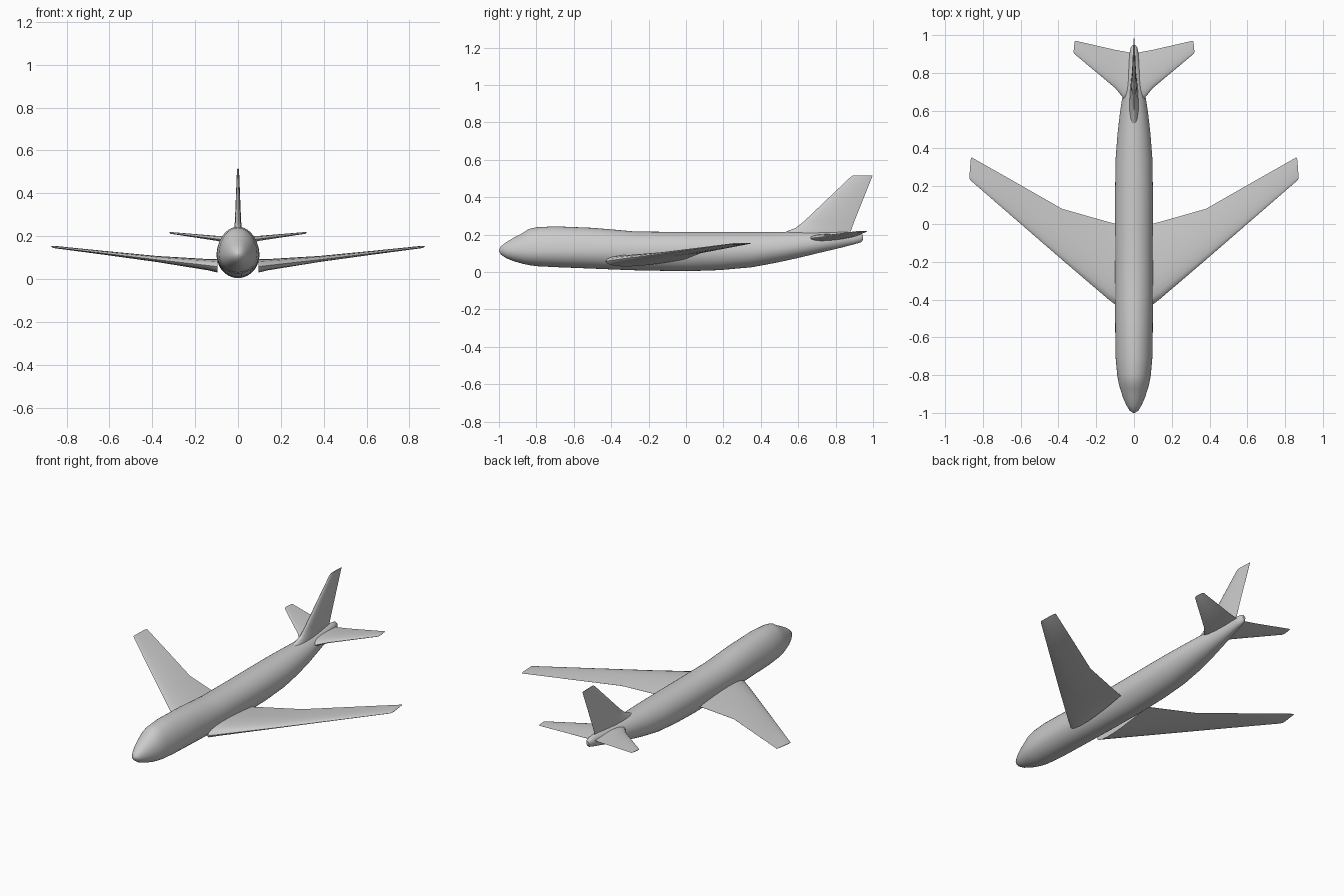
import bpy, bmesh, math
from mathutils import Vector

cube = bpy.data.objects.get("Cube")
if cube:
    bpy.data.objects.remove(cube, do_unlink=True)

grey = bpy.data.materials.new("light grey")
grey.use_nodes = True
grey.diffuse_color = (0.6, 0.6, 0.6, 1)
grey.node_tree.nodes["Principled BSDF"].inputs["Base Color"].default_value = (0.6, 0.6, 0.6, 1)


def loft(name, rings, angle):
    """Skin a list of equal-length rings and cap both ends."""
    bm = bmesh.new()
    loops = [[bm.verts.new(p) for p in ring] for ring in rings]
    n = len(loops[0])
    for a, b in zip(loops, loops[1:]):
        for i in range(n):
            j = (i + 1) % n
            bm.faces.new((a[i], a[j], b[j], b[i]))
    bm.faces.new(loops[0])
    bm.faces.new(loops[-1])
    bmesh.ops.recalc_face_normals(bm, faces=bm.faces)
    mesh = bpy.data.meshes.new(name)
    bm.to_mesh(mesh)
    bm.free()
    mesh.materials.append(grey)
    obj = bpy.data.objects.new(name, mesh)
    bpy.context.collection.objects.link(obj)
    bpy.ops.object.select_all(action='DESELECT')
    obj.select_set(True)
    bpy.context.view_layer.objects.active = obj
    bpy.ops.object.shade_smooth_by_angle(angle=math.radians(angle))
    return obj


def hull_ring(y, bottom, middle, top, half, n=40):
    """Egg-shaped section: separate half-ellipses above and below the middle."""
    ring = []
    for i in range(n):
        a = math.tau * i / n
        s = math.sin(a)
        z = middle + s * (top - middle if s > 0 else middle - bottom)
        ring.append(Vector((half * math.cos(a), y, z)))
    return ring


def foil_ring(front, back, thick, up, n=10):
    """Aerofoil section between two edge points, thickened along 'up'."""
    front, back, up = Vector(front), Vector(back), Vector(up)
    upper, lower = [], []
    for i in range(n + 1):
        t = (1 - math.cos(math.pi * i / n)) / 2
        h = thick * 5 * (0.2969 * math.sqrt(t) - 0.126 * t - 0.3516 * t**2
                         + 0.2843 * t**3 - 0.1015 * t**4)
        p = front.lerp(back, t)
        upper.append(p + up * h)
        lower.append(p - up * h)
    return upper + lower[-1:0:-1]


# Fuselage: y, bottom, middle, top, half width
stations = [
    (-1.0, .112, .115, .118, .003), (-.99, .093, .115, .137, .022),
    (-.96, .073, .113, .160, .040), (-.92, .057, .112, .184, .058),
    (-.87, .043, .112, .210, .074), (-.84, .037, .112, .230, .082),
    (-.80, .031, .112, .239, .089), (-.70, .026, .112, .244, .098),
    (-.50, .018, .112, .236, .1), (-.38, .013, .112, .226, .1),
    (-.27, .009, .112, .216, .1), (0, .004, .112, .214, .1),
    (.18, .010, .112, .214, .1), (.35, .025, .115, .214, .097),
    (.48, .049, .124, .214, .087), (.60, .075, .138, .214, .073),
    (.72, .104, .155, .214, .054), (.83, .130, .172, .214, .036),
    (.90, .148, .180, .212, .025), (.935, .158, .183, .207, .017),
    (.947, .172, .183, .195, .008),
]
loft("fuselage", [hull_ring(*s) for s in stations], 40)

UP = (0, 0, 1)
for side, x in (("left", 1), ("right", -1)):
    # Main wing: thick root, kinked trailing edge, swept tip
    wing = [
        ((.095, -.43, .057), (.095, 0, .070), .062),
        ((.14, -.395, .063), (.14, .012, .075), .052),
        ((.38, -.19, .090), (.38, .08, .101), .027),
        ((.62, .018, .119), (.62, .217, .127), .017),
        ((.862, .228, .148), (.86, .353, .153), .010),
        ((.872, .24, .150), (.865, .34, .154), .003),
    ]
    loft(side + "_wing", [foil_ring((x * f[0], *f[1:]), (x * b[0], *b[1:]), t, UP)
                          for f, b, t in wing], 45)

    # Tailplane with a small swept root fillet
    tail = [
        ((.015, .65, .178), (.015, .905, .190), .040),
        ((.055, .665, .181), (.055, .914, .192), .034),
        ((.10, .72, .187), (.10, .922, .196), .022),
        ((.315, .90, .214), (.31, .97, .217), .008),
        ((.32, .91, .216), (.315, .965, .218), .003),
    ]
    loft(side + "_tailplane", [foil_ring((x * f[0], *f[1:]), (x * b[0], *b[1:]), t, UP)
                               for f, b, t in tail], 45)

# Fin with a leading-edge fillet at its foot
fin = [
    ((0, .50, .195), (0, .870, .195), .050), ((0, .535, .216), (0, .880, .216), .046),
    ((0, .585, .235), (0, .887, .235), .037), ((0, .63, .270), (0, .900, .270), .029),
    ((0, .88, .508), (0, .995, .508), .010), ((0, .892, .515), (0, .998, .515), .006),
]
loft("fin", [foil_ring(f, b, t, (1, 0, 0)) for f, b, t in fin], 45)
